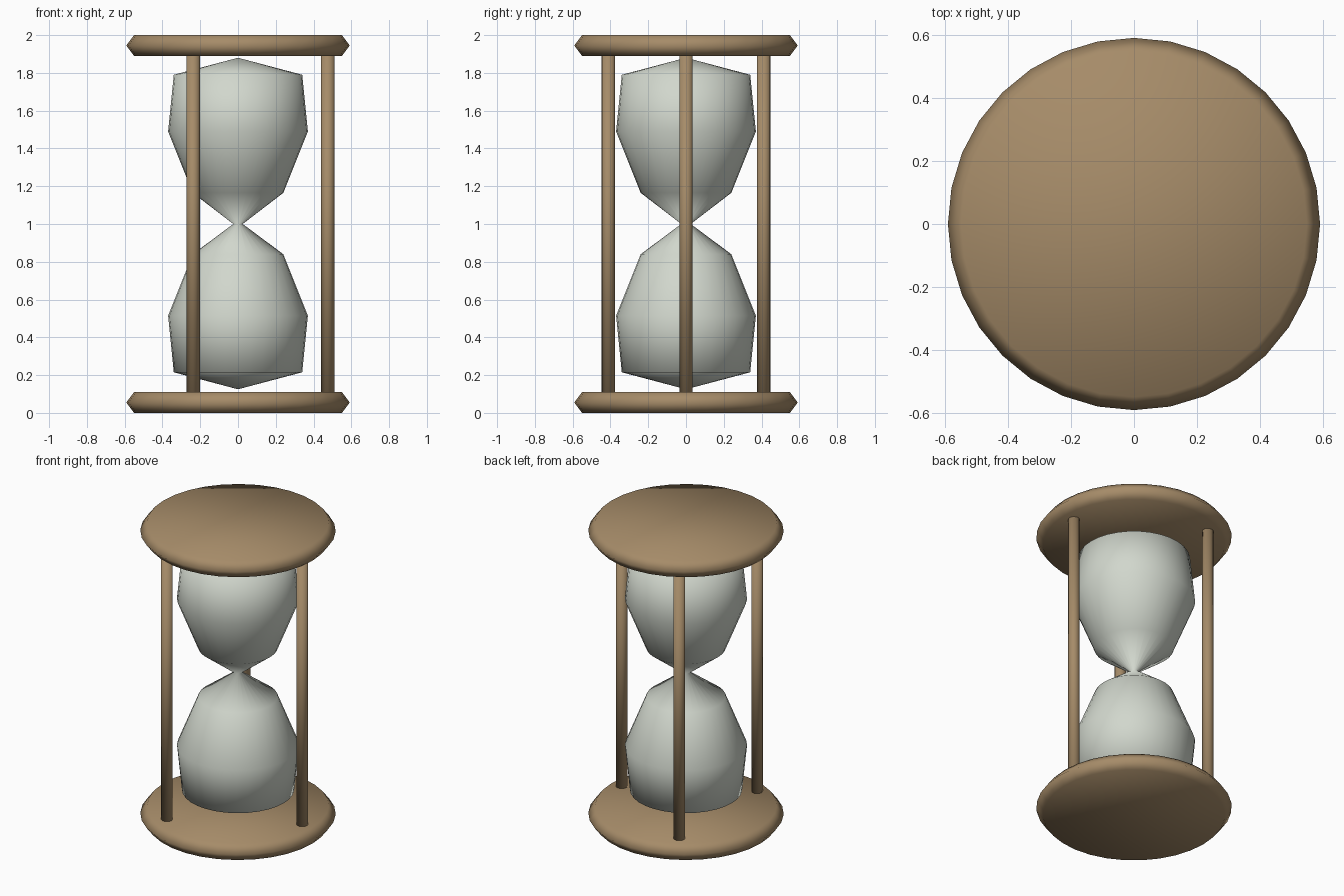
import bpy, bmesh
from math import sin, cos, tau

if "Cube" in bpy.data.objects:
    bpy.data.objects.remove(bpy.data.objects["Cube"])


def make_material(name, colour):
    mat = bpy.data.materials.new(name)
    mat.use_nodes = True
    mat.diffuse_color = (*colour, 1)
    mat.node_tree.nodes["Principled BSDF"].inputs["Base Color"].default_value = (*colour, 1)
    return mat


wood = make_material("tan wood", (0.38, 0.26, 0.14))
glass = make_material("pale glass", (0.64, 0.68, 0.61))


def turn(name, profile, sides, mat, centre=(0, 0, 0)):
    """Lathe a (radius, height) profile; zero radius ends close to a point, others get a flat cap."""
    bm = bmesh.new()
    rings = []
    for r, z in profile:
        n = sides if r else 1
        rings.append([bm.verts.new((r * cos(tau * i / sides), r * sin(tau * i / sides), z))
                      for i in range(n)])
    for low, high in zip(rings, rings[1:]):
        for i in range(sides):
            j = (i + 1) % sides
            corners = [low[i % len(low)], low[j % len(low)],
                       high[j % len(high)], high[i % len(high)]]
            bm.faces.new(list(dict.fromkeys(corners)))
    for ring in (rings[0], rings[-1]):
        if len(ring) > 1:
            bm.faces.new(ring)
    bmesh.ops.recalc_face_normals(bm, faces=bm.faces)
    for face in bm.faces:
        face.smooth = True
    mesh = bpy.data.meshes.new(name)
    bm.to_mesh(mesh)
    bm.free()
    mesh.materials.append(mat)
    obj = bpy.data.objects.new(name, mesh)
    obj.location = centre
    bpy.context.collection.objects.link(obj)
    return obj


# End plates with a bevelled rim
plate = [(0.55, 0), (0.592, 0.055), (0.55, 0.11)]
turn("bottom_plate", plate, 32, wood)
turn("top_plate", plate, 32, wood, (0, 0, 1.89))

# Two glass bulbs meeting at a narrow neck
lower = [(0, 0.125), (0.34, 0.215), (0.37, 0.515), (0.24, 0.84)]
upper = [(r, 2 - z + 0.005) for r, z in reversed(lower)]
turn("glass_bulbs", lower + [(0.025, 1.0)] + upper, 32, glass)

# Three posts evenly spaced around the glass
for k in range(3):
    a = tau * k / 3
    turn(f"post_{k + 1}", [(0.035, 0.09), (0.035, 1.91)], 16, wood,
         (0.475 * cos(a), 0.475 * sin(a), 0))
